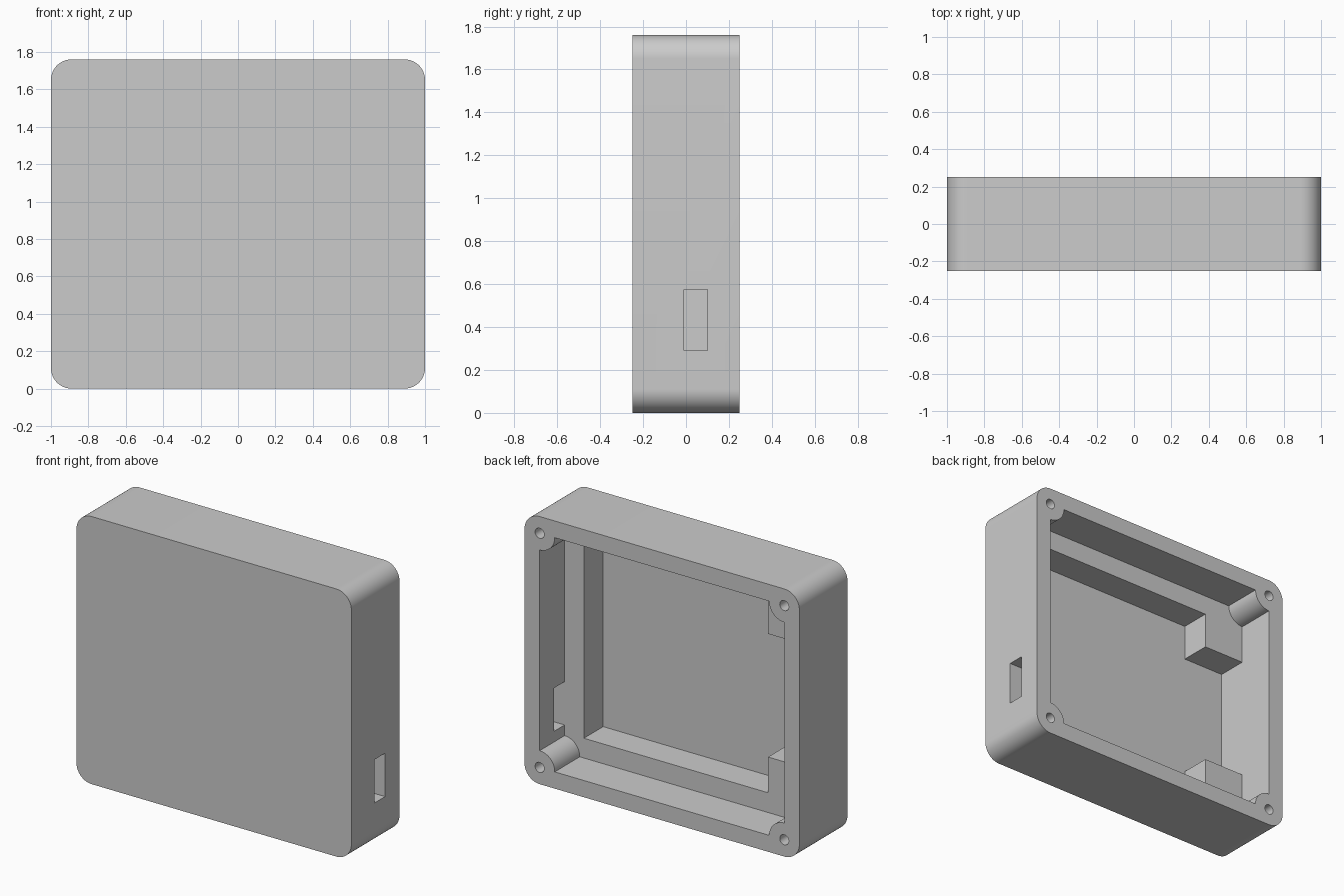
import bpy, bmesh, math

cube = bpy.data.objects.get("Cube")
if cube:
    bpy.data.objects.remove(cube, do_unlink=True)

# Overall sizes
W, H, D = 1.0, 1.76, 0.25       # half width, height, half depth
WALL = 0.11                     # wall thickness, corner and boss radius
SHELF_Y, FLOOR_Y = -0.01, -0.21
MID = H / 2

grey = bpy.data.materials.new("plain grey")
grey.use_nodes = True
colour = (0.6, 0.6, 0.6, 1.0)
grey.diffuse_color = colour
grey.node_tree.nodes["Principled BSDF"].inputs["Base Color"].default_value = colour


def prism(name, outline, y0, y1):
    """Extrude an (x, z) outline from y0 to y1."""
    bm = bmesh.new()
    face = bm.faces.new([bm.verts.new((x, y0, z)) for x, z in outline])
    new = bmesh.ops.extrude_face_region(bm, geom=[face])["geom"]
    bmesh.ops.translate(bm, vec=(0, y1 - y0, 0),
                        verts=[v for v in new if isinstance(v, bmesh.types.BMVert)])
    bmesh.ops.recalc_face_normals(bm, faces=bm.faces)
    mesh = bpy.data.meshes.new(name)
    bm.to_mesh(mesh)
    bm.free()
    mesh.materials.append(grey)
    obj = bpy.data.objects.new(name, mesh)
    bpy.context.collection.objects.link(obj)
    return obj


def arc(cx, cz, r, start, sweep, steps=16):
    return [(cx + r * math.cos(math.radians(start + sweep * i / steps)),
             cz + r * math.sin(math.radians(start + sweep * i / steps)))
            for i in range(steps + 1)]


# Corner centres, counter-clockwise from the upper +x corner
cx = W - WALL
corners = [(cx, H - WALL), (-cx, H - WALL), (-cx, WALL), (cx, WALL)]

# Rounded outer block
outer = []
for i, (x, z) in enumerate(corners):
    outer += arc(x, z, WALL, 90 * i, 90)
case = prism("case_shell", outer, -D, D)

# Wide cavity, leaving a quarter-round screw boss in each corner
opening = []
for i, (x, z) in enumerate(corners):
    opening += arc(x, z, WALL, 270 + 90 * i, -90)
cutters = [prism("cavity_cutter", opening, SHELF_Y, D + 0.1)]

# Deeper pocket, leaving shelves on three sides and two corner blocks
sx, sz = 0.75, 0.24
bx, bz = -0.59, 0.475
pocket = [(bx, sz), (sx, sz), (sx, H - sz), (bx, H - sz),
          (bx, H - bz), (-cx, H - bz), (-cx, bz), (bx, bz)]
cutters.append(prism("pocket_cutter", pocket, FLOOR_Y, SHELF_Y + 0.05))

# Port through the side wall
port = [(cx - 0.05, 0.29), (W + 0.1, 0.29), (W + 0.1, 0.575), (cx - 0.05, 0.575)]
cutters.append(prism("port_cutter", port, SHELF_Y, 0.1))

# Blind screw holes in the bosses
for x, z in corners:
    cutters.append(prism("screw_cutter", arc(x, z, 0.033, 0, 360, 24)[:-1],
                         SHELF_Y + 0.02, D + 0.1))

# Cut the shell, then discard the cutters
bpy.ops.object.select_all(action='DESELECT')
bpy.context.view_layer.objects.active = case
case.select_set(True)
for cutter in cutters:
    cutter.hide_render = True
    mod = case.modifiers.new("cut", 'BOOLEAN')
    mod.operation = 'DIFFERENCE'
    mod.solver = 'EXACT'
    mod.object = cutter
    bpy.ops.object.modifier_apply(modifier=mod.name)
    bpy.data.objects.remove(cutter, do_unlink=True)

bpy.ops.object.shade_smooth_by_angle(angle=math.radians(30))
